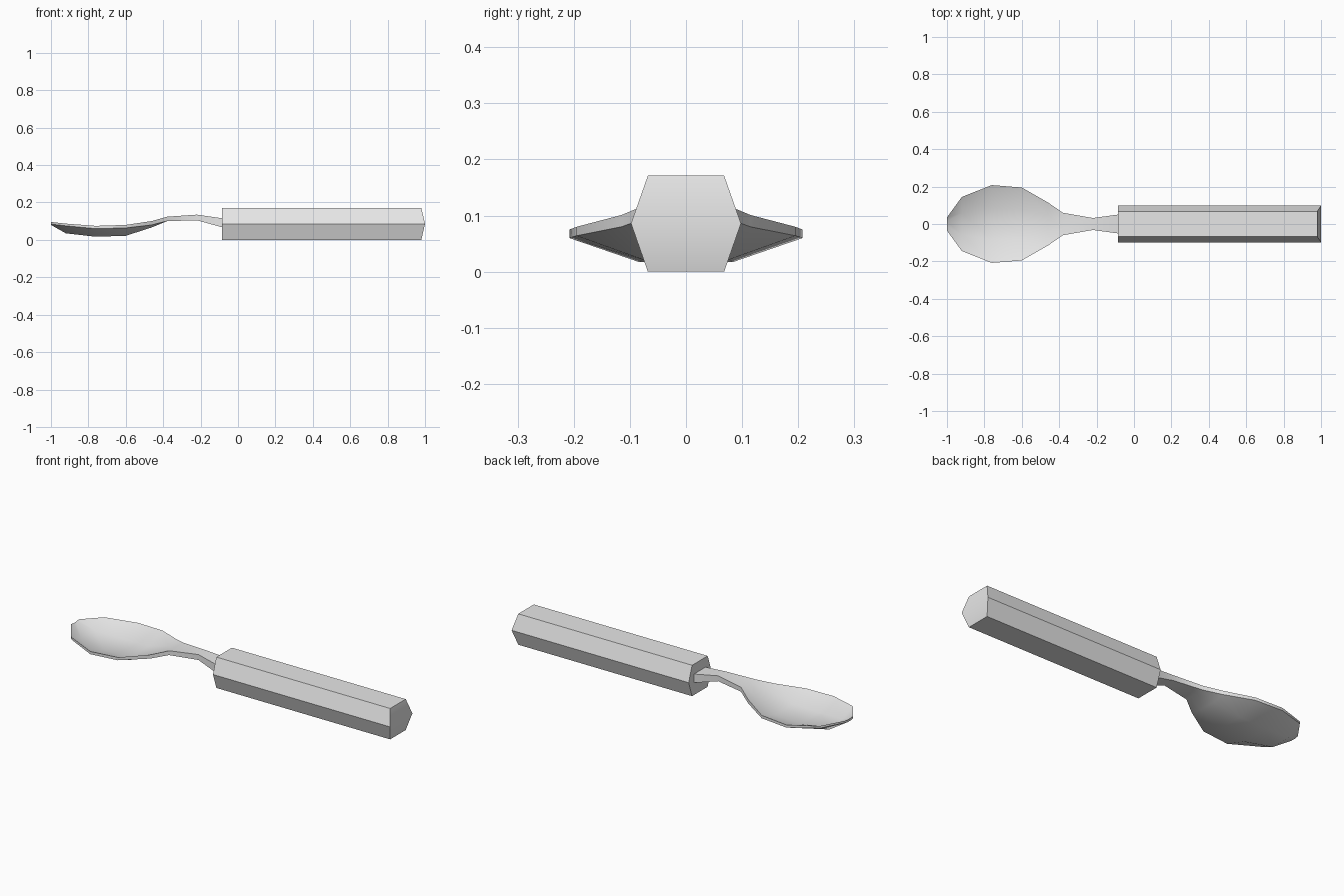
import bpy
import math

cube = bpy.data.objects.get("Cube")
if cube:
    bpy.data.objects.remove(cube, do_unlink=True)

metal = bpy.data.materials.new("light_grey")
metal.use_nodes = True
grey = (0.8, 0.8, 0.8, 1)
metal.diffuse_color = grey
metal.node_tree.nodes["Principled BSDF"].inputs["Base Color"].default_value = grey


def loft(name, rings, end_faces, angle):
    """Skin a list of equal rings, with caps given as vertex indices."""
    n = len(rings[0])
    faces = list(end_faces)
    for r in range(len(rings) - 1):
        for i in range(n):
            j = (i + 1) % n
            faces.append((r * n + i, r * n + j, (r + 1) * n + j, (r + 1) * n + i))
    mesh = bpy.data.meshes.new(name)
    mesh.from_pydata([v for ring in rings for v in ring], [], faces)
    mesh.materials.append(metal)
    obj = bpy.data.objects.new(name, mesh)
    bpy.context.collection.objects.link(obj)
    bpy.ops.object.select_all(action='DESELECT')
    obj.select_set(True)
    bpy.context.view_layer.objects.active = obj
    # Consistent outward normals, then smooth shading with sharp edges
    bpy.ops.object.mode_set(mode='EDIT')
    bpy.ops.mesh.select_all(action='SELECT')
    bpy.ops.mesh.normals_make_consistent(inside=False)
    bpy.ops.object.mode_set(mode='OBJECT')
    bpy.ops.object.shade_smooth_by_angle(angle=math.radians(angle))
    return obj


# Handle: six-sided bar whose far end has a slight horizontal ridge
hexagon = [(0.098, 0.086), (0.068, 0.171), (-0.068, 0.171),
           (-0.098, 0.086), (-0.068, 0), (0.068, 0)]
near = [(-0.085, y, z) for y, z in hexagon]
far = [(1.0 if abs(y) > 0.09 else 0.98, y, z) for y, z in hexagon]
loft("handle", [near, far],
     [(0, 1, 2, 3, 4, 5), (6, 7, 8, 9), (9, 10, 11, 6)], 30)

# Neck and bowl stations: x, half width, rim top, rim bottom, floor bottom
stations = [
    (-0.08, 0.051, 0.115, 0.066, 0.066),
    (-0.22, 0.032, 0.135, 0.105, 0.105),
    (-0.38, 0.060, 0.124, 0.100, 0.100),
    (-0.46, 0.115, 0.101, 0.080, 0.067),
    (-0.60, 0.195, 0.080, 0.064, 0.022),
    (-0.76, 0.208, 0.075, 0.060, 0.017),
    (-0.92, 0.145, 0.087, 0.075, 0.035),
    (-1.00, 0.035, 0.096, 0.084, 0.080),
]
rings = []
for x, half, top, bottom, floor in stations:
    k = half * 0.4
    inside = floor + top - bottom
    rings.append([(x, -half, top), (x, -k, inside), (x, k, inside), (x, half, top),
                  (x, half, bottom), (x, k, floor), (x, -k, floor), (x, -half, bottom)])
last = 8 * (len(rings) - 1)
loft("neck_and_bowl", rings,
     [tuple(range(8)), tuple(last + i for i in range(8))], 40)
